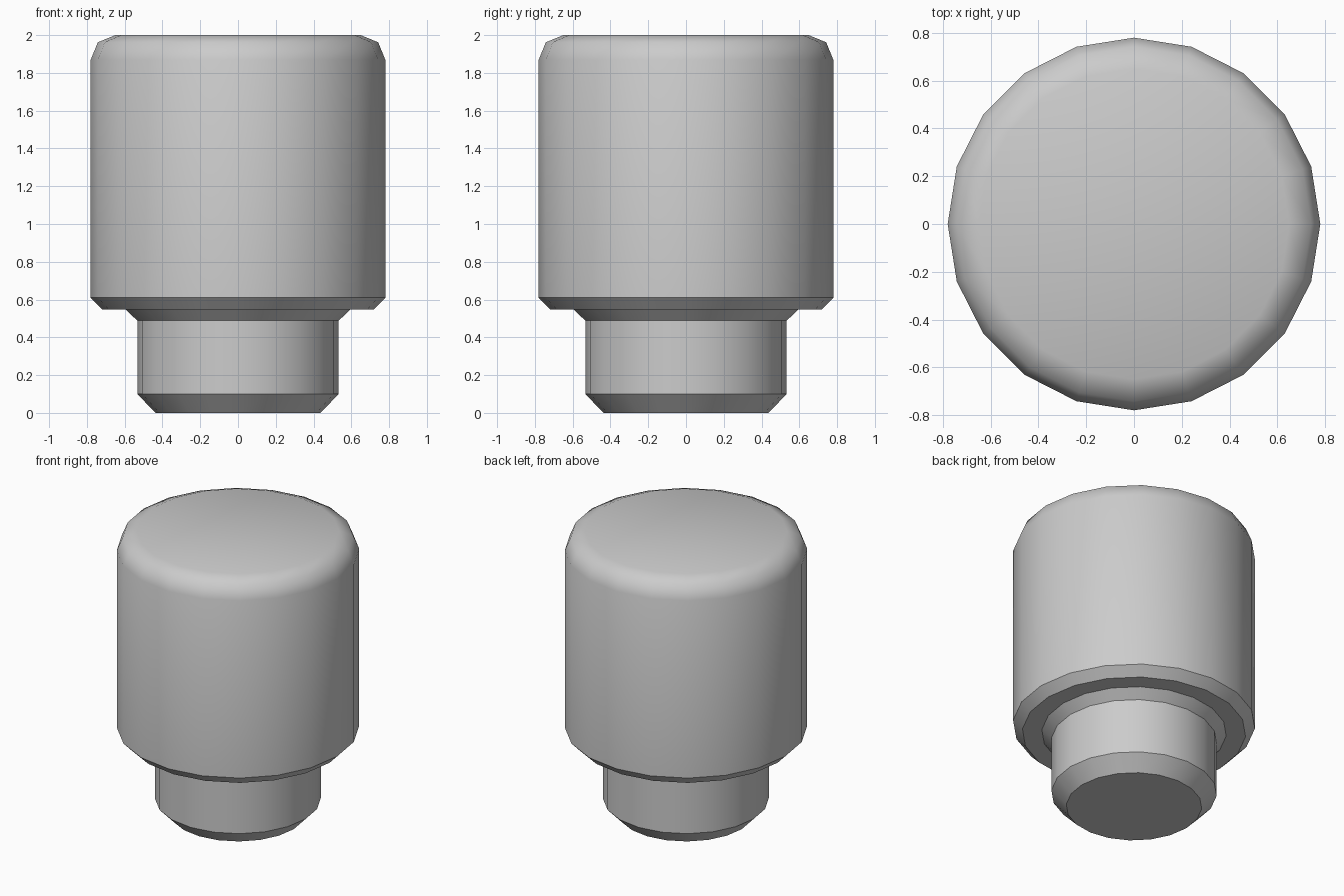
import bpy, bmesh, math

if "Cube" in bpy.data.objects:
    bpy.data.objects.remove(bpy.data.objects["Cube"])

SIDES = 20

# Half profile from bottom to top: radius, height, crisp ring
PROFILE = [
    (0.437, 0.0, True), (0.533, 0.10, True),      # foot chamfer
    (0.533, 0.488, True), (0.595, 0.548, True),   # neck flare
    (0.72, 0.548, True), (0.78, 0.61, True),      # lower body chamfer
    (0.78, 1.87, False), (0.742, 1.962, False), (0.65, 2.0, False),  # rounded top
]

bm = bmesh.new()

# Lathe the profile into rings
rings = []
for r, z, _ in PROFILE:
    rings.append([bm.verts.new((r * math.cos(2 * math.pi * i / SIDES),
                                r * math.sin(2 * math.pi * i / SIDES), z))
                  for i in range(SIDES)])
for low, high in zip(rings, rings[1:]):
    for i in range(SIDES):
        j = (i + 1) % SIDES
        bm.faces.new((low[i], low[j], high[j], high[i]))

# Flat end caps
bm.faces.new(rings[0][::-1])
bm.faces.new(rings[-1])

# Smooth shading with crisp rings at the chamfers
for f in bm.faces:
    f.smooth = True
for ring, (_, _, crisp) in zip(rings, PROFILE):
    for i in range(SIDES):
        edge = bm.edges.get((ring[i], ring[(i + 1) % SIDES]))
        edge.smooth = not crisp

mesh = bpy.data.meshes.new("stepped_peg")
bm.to_mesh(mesh)
bm.free()
peg = bpy.data.objects.new("stepped_peg", mesh)
bpy.context.collection.objects.link(peg)
